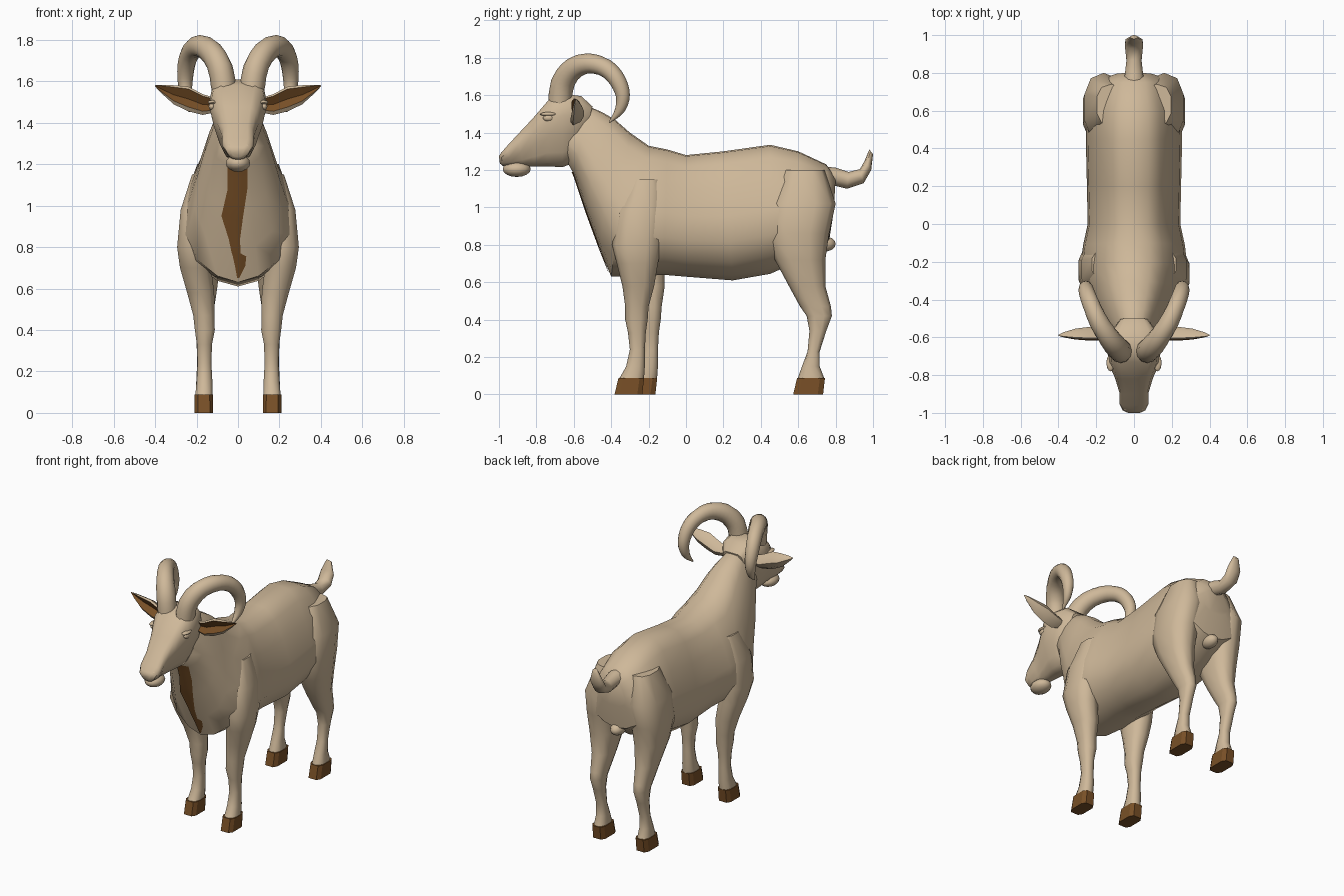
import bpy, bmesh, math
from mathutils import Vector
from mathutils.bvhtree import BVHTree

if "Cube" in bpy.data.objects:
    bpy.data.objects.remove(bpy.data.objects["Cube"])


def material(name, rgb):
    m = bpy.data.materials.new(name)
    m.diffuse_color = (*rgb, 1)
    m.use_nodes = True
    m.node_tree.nodes["Principled BSDF"].inputs["Base Color"].default_value = m.diffuse_color
    return m


TAN = material("tan_coat", (0.62, 0.48, 0.32))
BROWN = material("dark_brown", (0.19, 0.08, 0.02))


def finish(name, bm, mats, angle=45):
    bmesh.ops.recalc_face_normals(bm, faces=bm.faces)
    me = bpy.data.meshes.new(name)
    bm.to_mesh(me)
    bm.free()
    for m in mats:
        me.materials.append(m)
    ob = bpy.data.objects.new(name, me)
    bpy.context.collection.objects.link(ob)
    bpy.ops.object.select_all(action='DESELECT')
    bpy.context.view_layer.objects.active = ob
    ob.select_set(True)
    bpy.ops.object.shade_smooth_by_angle(angle=math.radians(angle))
    return ob


def loft(name, rings, mats=(TAN,), angle=45, painted=()):
    """Skin a list of closed rings; columns in 'painted' get the second material."""
    bm = bmesh.new()
    vs = [[bm.verts.new(p) for p in r] for r in rings]
    n = len(rings[0])
    for a, b in zip(vs, vs[1:]):
        for i in range(n):
            j = (i + 1) % n
            f = bm.faces.new((a[i], a[j], b[j], b[i]))
            f.material_index = 1 if i in painted else 0
    bm.faces.new(vs[0])
    bm.faces.new(vs[-1])
    return finish(name, bm, mats, angle)


def slab(ty, tz, by, bz, w, section):
    """Mirrored ring between a top and a bottom point on the centre plane."""
    top, bot = Vector((0, ty, tz)), Vector((0, by, bz))
    half = [(top.lerp(bot, t), f * w) for t, f in section]
    right = [p + Vector((x, 0, 0)) for p, x in half]
    left = [p - Vector((x, 0, 0)) for p, x in half[1:-1]]
    return right + left[::-1]


def level_ring(z, y0, y1, x, hx, n=10, power=0.8):
    """Horizontal rounded ring for legs and hooves."""
    pts = []
    for i in range(n):
        a = 2 * math.pi * (i + 0.5) / n
        c, s = math.cos(a), math.sin(a)
        c = math.copysign(abs(c) ** power, c)
        s = math.copysign(abs(s) ** power, s)
        pts.append((x + hx * c, (y0 + y1) / 2 + (y1 - y0) / 2 * s, z))
    return pts


def ellipsoid(name, loc, radii, mat=TAN):
    bm = bmesh.new()
    bmesh.ops.create_uvsphere(bm, u_segments=14, v_segments=8, radius=1)
    for v in bm.verts:
        v.co = Vector([c * r + l for c, r, l in zip(v.co, radii, loc)])
    return finish(name, bm, (mat,), 60)


def smooth_path(keys, steps):
    """Catmull-Rom interpolation of number tuples."""
    k = [keys[0]] + list(keys) + [keys[-1]]
    out = []
    for i in range(1, len(k) - 2):
        for s in range(steps):
            t = s / steps
            out.append([0.5 * (2 * b + (c - a) * t + (2 * a - 5 * b + 4 * c - d) * t * t
                               + (3 * b - a - 3 * c + d) * t ** 3)
                        for a, b, c, d in zip(*k[i - 1:i + 3])])
    return out + [list(keys[-1])]


# Torso and neck: pear-shaped sections (top y, top z, bottom y, bottom z, half width)
PEAR = [(0, 0), (.01, .3), (.1, .55), (.28, .78), (.5, .96), (.7, 1), (.86, .78), (.96, .4), (1, 0)]
TORSO = [(.80, 1.16, .79, .98, .10), (.75, 1.23, .765, .82, .20), (.60, 1.30, .62, .72, .25),
         (.45, 1.335, .45, .645, .255), (.20, 1.30, .25, .61, .25), (0, 1.28, 0, .63, .245),
         (-.10, 1.31, -.12, .64, .27), (-.20, 1.33, -.27, .63, .285), (-.30, 1.40, -.40, .63, .25),
         (-.38, 1.47, -.46, .78, .21), (-.45, 1.51, -.53, .97, .175), (-.52, 1.54, -.60, 1.18, .13),
         (-.60, 1.55, -.64, 1.25, .10)]
torso = loft("torso_and_neck", [slab(*r, PEAR) for r in TORSO])

# Dark chest stripe laid on the front of the chest (z, left x, right x)
bm = bmesh.new()
bm.from_mesh(torso.data)
tree = BVHTree.FromBMesh(bm)
bm.free()
STRIPE = [(1.19, -.05, .045), (1.08, -.05, .045), (.95, -.08, .025), (.84, -.045, .01),
          (.77, -.03, .012), (.755, -.025, .04), (.71, -.015, .035), (.65, -.004, .006)]
bm = bmesh.new()
rows = []
for (z0, a0, b0), (z1, a1, b1) in zip(STRIPE, STRIPE[1:]):
    for s in range(4):
        t = s / 4
        rows.append((z0 + (z1 - z0) * t, a0 + (a1 - a0) * t, b0 + (b1 - b0) * t))
rows.append(STRIPE[-1])
grid, y = [], -.6
for z, a, b in rows:
    line = []
    for x in (a, a / 2, 0, b / 2, b):
        hit = tree.ray_cast(Vector((x, -2, z)), Vector((0, 1, 0)))[0]
        y = hit.y if hit else y
        line.append(bm.verts.new((x, y - .006, z)))
    grid.append(line)
for p, q in zip(grid, grid[1:]):
    for i in range(4):
        bm.faces.new((p[i], q[i], q[i + 1], p[i + 1]))
finish("chest_stripe", bm, (BROWN,))

# Head: flat forehead tapering to the muzzle
SKULL = [(0, 0), (0, .6), (.08, .88), (.3, 1), (.55, .85), (.8, .62), (.95, .4), (1, 0)]
HEAD = [(-.50, 1.54, -.55, 1.34, .08), (-.56, 1.595, -.60, 1.24, .125), (-.66, 1.61, -.66, 1.215, .14),
        (-.73, 1.58, -.74, 1.22, .137), (-.82, 1.475, -.81, 1.22, .10), (-.90, 1.39, -.87, 1.22, .078),
        (-.96, 1.325, -.93, 1.222, .078), (-.99, 1.29, -.98, 1.222, .06), (-1.0, 1.275, -.995, 1.235, .035)]
loft("head", [slab(*r, SKULL) for r in HEAD])
ellipsoid("lower_jaw", (0, -.905, 1.205), (.06, .075, .042))

# Tail, curled up at the tip
OVAL = [((1 - math.cos(a)) / 2, math.sin(a)) for a in [math.pi * i / 5 for i in range(6)]]
TAIL = [(.72, 1.22, .74, 1.10, .06), (.80, 1.213, .80, 1.115, .05), (.87, 1.19, .86, 1.10, .042),
        (.93, 1.205, .95, 1.13, .05), (.955, 1.25, .99, 1.20, .048), (.98, 1.31, 1.0, 1.285, .02)]
loft("tail", [slab(*r, OVAL) for r in TAIL], angle=60)
ellipsoid("rear_pouch", (0, .735, .805), (.045, .065, .042))

# Legs (z, front y, back y, centre x, half width)
FORE = [(1.15, -.30, -.13, .15, .075), (.98, -.37, -.11, .195, .085), (.80, -.395, -.13, .215, .082),
        (.70, -.37, -.15, .205, .078), (.58, -.34, -.17, .18, .068), (.47, -.325, -.20, .165, .053),
        (.40, -.325, -.205, .16, .050), (.33, -.31, -.215, .162, .038), (.24, -.30, -.22, .162, .035),
        (.15, -.32, -.22, .162, .040), (.08, -.36, -.225, .165, .043)]
HIND = [(1.20, .52, .74, .12, .08), (1.02, .44, .80, .16, .105), (.86, .425, .765, .17, .105),
        (.72, .475, .745, .17, .088), (.58, .55, .745, .165, .064), (.47, .61, .775, .165, .046),
        (.42, .645, .78, .165, .042), (.34, .66, .75, .165, .036), (.23, .65, .715, .165, .034),
        (.15, .62, .715, .165, .038), (.08, .595, .742, .165, .042)]
for side, sx in (("right", 1), ("left", -1)):
    for kind, rows, back in (("front", FORE, .07 if sx < 0 else 0), ("hind", HIND, 0)):
        # the left foreleg stands a little further back below the shoulder
        rings = []
        for z, a, b, x, h in rows:
            dy = back * min(1, max(0, (.9 - z) / .4))
            rings.append(level_ring(z, a + dy, b + dy, x * sx, h))
        loft(f"{kind}_leg_{side}", rings, angle=60)
        a, b = rows[-1][1] + back, rows[-1][2] + back
        x = .165 * sx
        loft(f"{kind}_hoof_{side}",
             [level_ring(.088, a - .004, b + .004, x, .046, 8, .5),
              level_ring(0, a - .025, b - .006, x, .047, 8, .5)], (BROWN,), 30)

    # Horn: tapering arc sweeping up, back and down (x, y, z, radius)
    HORN = [(.065, -.675, 1.54, .064), (.085, -.66, 1.66, .064), (.13, -.605, 1.74, .060),
            (.185, -.52, 1.77, .054), (.225, -.43, 1.745, .049), (.248, -.37, 1.685, .045),
            (.255, -.338, 1.60, .038), (.248, -.355, 1.52, .026), (.235, -.41, 1.455, .004)]
    path = smooth_path(HORN, 4)
    rings = []
    for i, (x, y, z, r) in enumerate(path):
        p = Vector((x, y, z))
        t = (Vector(path[min(i + 1, len(path) - 1)][:3]) - Vector(path[max(i - 1, 0)][:3])).normalized()
        u = t.cross(Vector((1, 0, 0))).normalized()
        v = t.cross(u)
        if i < 16 and i % 2:
            r *= .975
        ring = [p + (u * math.cos(k * math.pi / 6) + v * math.sin(k * math.pi / 6) * .95) * r
                for k in range(12)]
        rings.append([(q.x * sx, q.y, q.z) for q in ring])
    loft(f"horn_{side}", rings, angle=60)

    # Ear: cupped leaf with a dark lining (x, centre z, half height, depth)
    EAR = [(.11, 1.485, .035, .03), (.17, 1.488, .05, .045), (.24, 1.515, .06, .045),
           (.31, 1.535, .046, .036), (.37, 1.563, .02, .018), (.40, 1.578, .003, .003)]
    CUP = [(-1, -.3), (-.65, -.6), (0, .1), (.8, -.5), (1, -.3), (.6, .6), (0, 1), (-.6, .6)]
    loft(f"ear_{side}", [[(x * sx, -.59 + d * v, z + h * u) for u, v in CUP] for x, z, h, d in EAR],
         (TAN, BROWN), 50, painted=(1, 2))

    # Eye, brow and nostril
    ellipsoid(f"eye_{side}", (.126 * sx, -.735, 1.478), (.016, .030, .018))
    ellipsoid(f"brow_{side}", (.124 * sx, -.735, 1.499), (.022, .045, .011))
    ellipsoid(f"nostril_{side}", (.042 * sx, -.965, 1.285), (.022, .025, .018))
